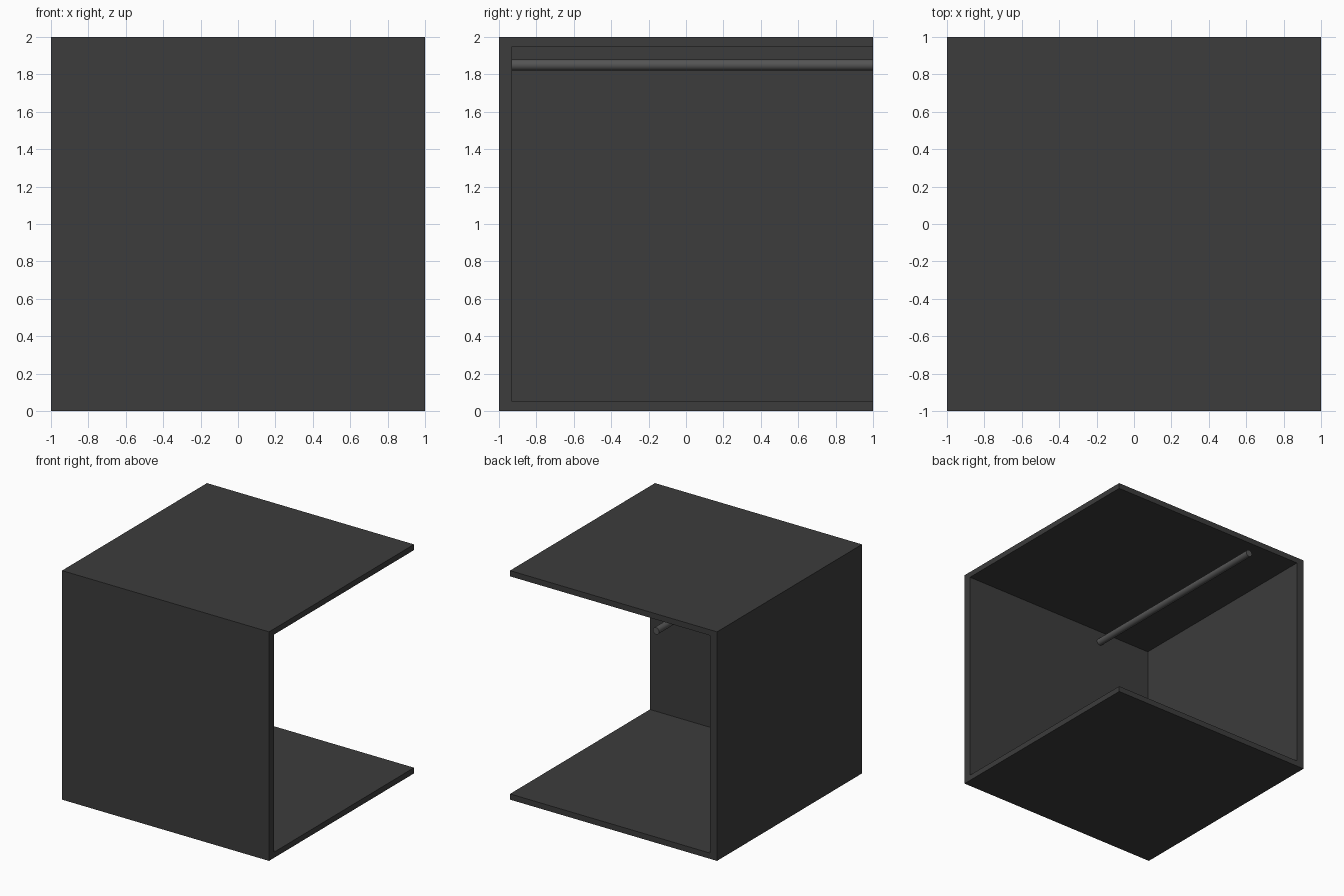
import bpy, math

if "Cube" in bpy.data.objects:
    bpy.data.objects.remove(bpy.data.objects["Cube"])

def material(name, value):
    m = bpy.data.materials.new(name)
    m.diffuse_color = (value, value, value, 1)
    m.use_nodes = True
    m.node_tree.nodes["Principled BSDF"].inputs["Base Color"].default_value = m.diffuse_color
    return m

dark = material("dark_panel", 0.045)
metal = material("rail_metal", 0.09)

def box(name, lo, hi, mat):
    centre = [(a + b) / 2 for a, b in zip(lo, hi)]
    bpy.ops.mesh.primitive_cube_add(size=1, location=centre)
    ob = bpy.context.object
    ob.name = name
    ob.scale = [b - a for a, b in zip(lo, hi)]
    bpy.ops.object.transform_apply(location=False, rotation=False, scale=True)
    ob.data.materials.append(mat)
    return ob

SLAB, WALL = 0.05, 0.07

# Bottom and top boards
box("bottom_board", (-1, -1, 0), (1, 1, SLAB), dark)
box("top_board", (-1, -1, 2 - SLAB), (1, 1, 2), dark)

# Front wall and left wall; right and back stay open
box("front_wall", (-1, -1, SLAB), (1, -1 + WALL, 2 - SLAB), dark)
box("left_wall", (-1, -1 + WALL, SLAB), (-1 + WALL, 1, 2 - SLAB), dark)

# Hanging rail under the top board, running front to back
y0, y1 = -1 + WALL, 1
bpy.ops.mesh.primitive_cylinder_add(vertices=32, radius=0.03, depth=y1 - y0,
                                    location=(-0.41, (y0 + y1) / 2, 1.85),
                                    rotation=(math.pi / 2, 0, 0))
rail = bpy.context.object
rail.name = "hanging_rail"
rail.data.materials.append(metal)
bpy.ops.object.shade_smooth_by_angle(angle=math.radians(30))
